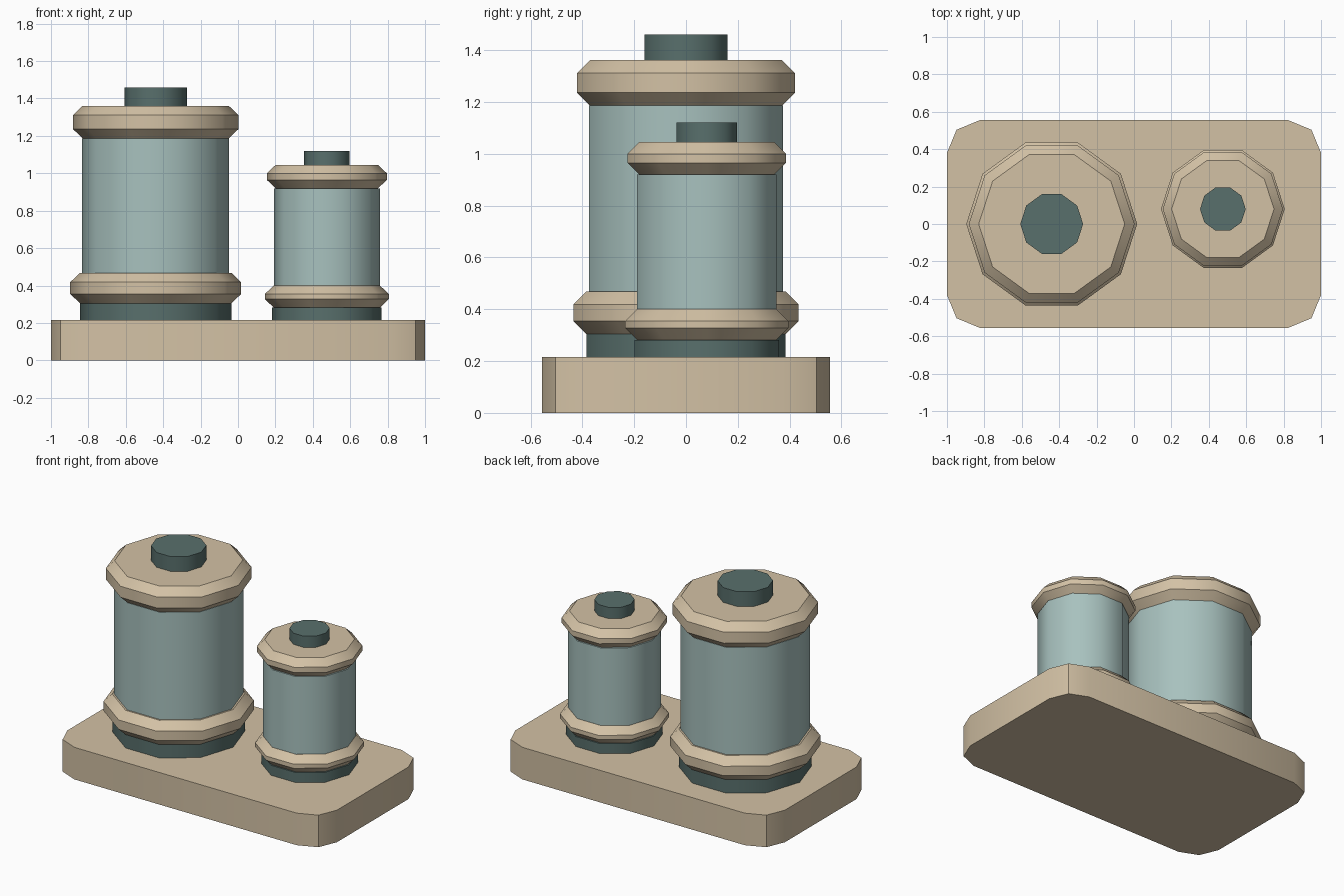
import bpy, bmesh, math

if "Cube" in bpy.data.objects:
    bpy.data.objects.remove(bpy.data.objects["Cube"])

SIDES = 10
FLAT = math.cos(math.pi / SIDES)  # corner radius to flat distance


def material(name, rgb):
    m = bpy.data.materials.new(name)
    m.diffuse_color = (*rgb, 1)
    m.use_nodes = True
    m.node_tree.nodes["Principled BSDF"].inputs["Base Color"].default_value = m.diffuse_color
    return m


TAN = material("tan", (0.65, 0.535, 0.375))
TEAL = material("pale_teal", (0.39, 0.535, 0.515))
DARK = material("dark_teal", (0.098, 0.16, 0.15))


def finish(name, bm, mat):
    """Smooth the gentle edges, keep the hard ones sharp."""
    bmesh.ops.recalc_face_normals(bm, faces=bm.faces)
    for f in bm.faces:
        f.smooth = True
    for e in bm.edges:
        e.smooth = e.calc_face_angle(0) < math.radians(40)
    mesh = bpy.data.meshes.new(name)
    bm.to_mesh(mesh)
    bm.free()
    mesh.materials.append(mat)
    ob = bpy.data.objects.new(name, mesh)
    bpy.context.collection.objects.link(ob)


def loft(name, rings, mat):
    """Closed solid through a stack of equal-length point rings."""
    bm = bmesh.new()
    rows = [[bm.verts.new(p) for p in ring] for ring in rings]
    n = len(rows[0])
    for a, b in zip(rows, rows[1:]):
        for i in range(n):
            j = (i + 1) % n
            bm.faces.new((a[i], a[j], b[j], b[i]))
    bm.faces.new(rows[0][::-1])
    bm.faces.new(rows[-1])
    finish(name, bm, mat)


def turned(name, centre, profile, mat):
    """Ten-sided turned part from (radius, height) pairs."""
    step = 2 * math.pi / SIDES
    loft(name, [[(centre[0] + r * math.cos(i * step),
                  centre[1] + r * math.sin(i * step), z)
                 for i in range(SIDES)] for r, z in profile], mat)


def collar(name, centre, r, z0, z1, bevel):
    """Chamfered ring around a canister."""
    inner = r - bevel / FLAT
    turned(name, centre, [(inner, z0), (r, z0 + bevel),
                          (r, z1 - bevel), (inner, z1)], TAN)


def canister(size, centre, foot, low, body, high, knob, z, bevel):
    """z lists the heights where one part meets the next."""
    turned(size + "_foot", centre, [(foot, z[0]), (foot, z[1])], DARK)
    collar(size + "_lower_collar", centre, low, z[1], z[2], bevel)
    turned(size + "_body", centre, [(body, z[2]), (body, z[3])], TEAL)
    collar(size + "_upper_collar", centre, high, z[3], z[4], bevel)
    turned(size + "_knob", centre, [(knob, z[4]), (knob, z[5])], DARK)


# base plate with two-step rounded corners
W, D, H, R = 1.0, 0.555, 0.215, 0.175
outline = []
for k, (sx, sy) in enumerate([(1, 1), (-1, 1), (-1, -1), (1, -1)]):
    for s in range(3):
        a = math.pi / 2 * (k + s / 2)
        outline.append((sx * (W - R) + R * math.cos(a),
                        sy * (D - R) + R * math.sin(a)))
loft("base_plate", [[(x, y, h) for x, y in outline] for h in (0, H)], TAN)

# two canisters
canister("large", (-0.44, 0), 0.404, 0.457, 0.393, 0.443, 0.168,
         (H, 0.305, 0.468, 1.187, 1.361, 1.46), 0.05)
canister("small", (0.475, 0.08), 0.293, 0.331, 0.283, 0.321, 0.122,
         (H, 0.282, 0.40, 0.92, 1.045, 1.12), 0.045)
